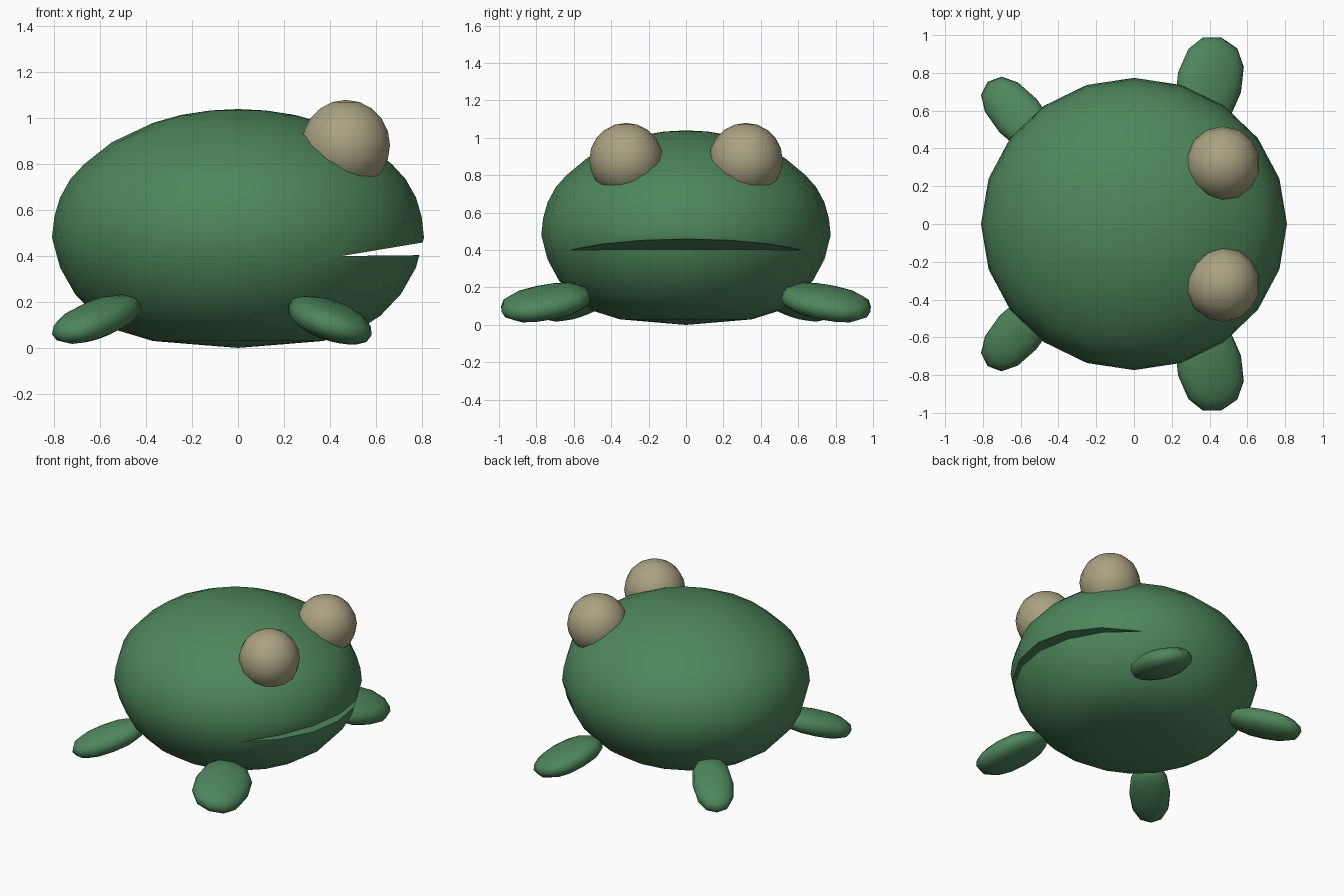
import bpy, bmesh, math
from mathutils import Matrix

if "Cube" in bpy.data.objects:
    bpy.data.objects.remove(bpy.data.objects["Cube"])


def material(name, color):
    m = bpy.data.materials.new(name)
    m.diffuse_color = (*color, 1)
    m.use_nodes = True
    m.node_tree.nodes["Principled BSDF"].inputs["Base Color"].default_value = m.diffuse_color
    return m


green = material("green", (0.075, 0.24, 0.105))
cream = material("cream", (0.40, 0.36, 0.22))


def add(name, bm, mat=None):
    bmesh.ops.recalc_face_normals(bm, faces=bm.faces)
    me = bpy.data.meshes.new(name)
    bm.to_mesh(me)
    bm.free()
    ob = bpy.data.objects.new(name, me)
    bpy.context.collection.objects.link(ob)
    if mat:
        me.materials.append(mat)
    return ob


def smooth(ob, angle=40):
    bpy.ops.object.select_all(action='DESELECT')
    bpy.context.view_layer.objects.active = ob
    ob.select_set(True)
    bpy.ops.object.shade_smooth_by_angle(angle=math.radians(angle))


# body: 20-sided squashed egg with a flattened belly
profile = [(0, 0), (.2, .016), (.37, .03), (.52, .075), (.62, .14), (.71, .235),
           (.775, .35), (.81, .48), (.80, .57), (.775, .655), (.73, .735), (.67, .80),
           (.55, .895), (.37, .98), (.25, 1.014), (.12, 1.034), (0, 1.04)]
bm = bmesh.new()
verts = [bm.verts.new((r, 0, z)) for r, z in profile]
edges = [bm.edges.new(p) for p in zip(verts, verts[1:])]
bmesh.ops.spin(bm, geom=verts + edges, cent=(0, 0, 0), axis=(0, 0, 1),
               angle=2 * math.pi, steps=20)
bmesh.ops.remove_doubles(bm, verts=bm.verts, dist=1e-4)
bmesh.ops.scale(bm, vec=(1, .955, 1), verts=bm.verts)
body = add("body", bm, green)

# mouth: wedge cut into the +x side
bm = bmesh.new()
face = bm.faces.new([bm.verts.new((x, -1, z)) for x, z in
                     [(.45, .40), (1.0, .406), (1.0, .492)]])
ext = bmesh.ops.extrude_face_region(bm, geom=[face])
bmesh.ops.translate(bm, vec=(0, 2, 0),
                    verts=[v for v in ext["geom"] if isinstance(v, bmesh.types.BMVert)])
cutter = add("mouth_cutter", bm, green)
mod = body.modifiers.new("mouth", 'BOOLEAN')
mod.operation = 'DIFFERENCE'
mod.solver = 'EXACT'
mod.object = cutter
bpy.context.view_layer.objects.active = body
body.select_set(True)
bpy.ops.object.modifier_apply(modifier=mod.name)
bpy.data.objects.remove(cutter)
smooth(body)


def blob(name, center, size, angles, mat, seg=12, rings=8, power=1.0):
    """Rounded ellipsoid; power below 1 makes it fuller."""
    bm = bmesh.new()
    bmesh.ops.create_uvsphere(bm, u_segments=seg, v_segments=rings, radius=1)
    for v in bm.verts:
        v.co = [math.copysign(abs(c) ** power, c) if abs(c) > 1e-5 else 0 for c in v.co]
    yaw, pitch, roll = angles
    m = (Matrix.Translation(center) @ Matrix.Rotation(yaw, 4, 'Z')
         @ Matrix.Rotation(pitch, 4, 'Y') @ Matrix.Rotation(roll, 4, 'X')
         @ Matrix.Diagonal((*size, 1)))
    bmesh.ops.transform(bm, matrix=m, verts=bm.verts)
    smooth(add(name, bm, mat), 60)


# eyes and paddle feet, mirrored across y
for side, s in (("left", 1), ("right", -1)):
    blob(f"{side}_eye", (.47, s * .32, .883), (.197,) * 3, (0, 0, 0), cream, 14, 10)
    blob(f"{side}_front_foot", (.40, s * .75, .12), (.25, .18, .08),
         (s * math.radians(75), .2, s * .25), green, power=.87)
    blob(f"{side}_hind_foot", (-.615, s * .575, .125), (.25, .132, .075),
         (s * math.radians(132), .3, 0), green, power=.87)
